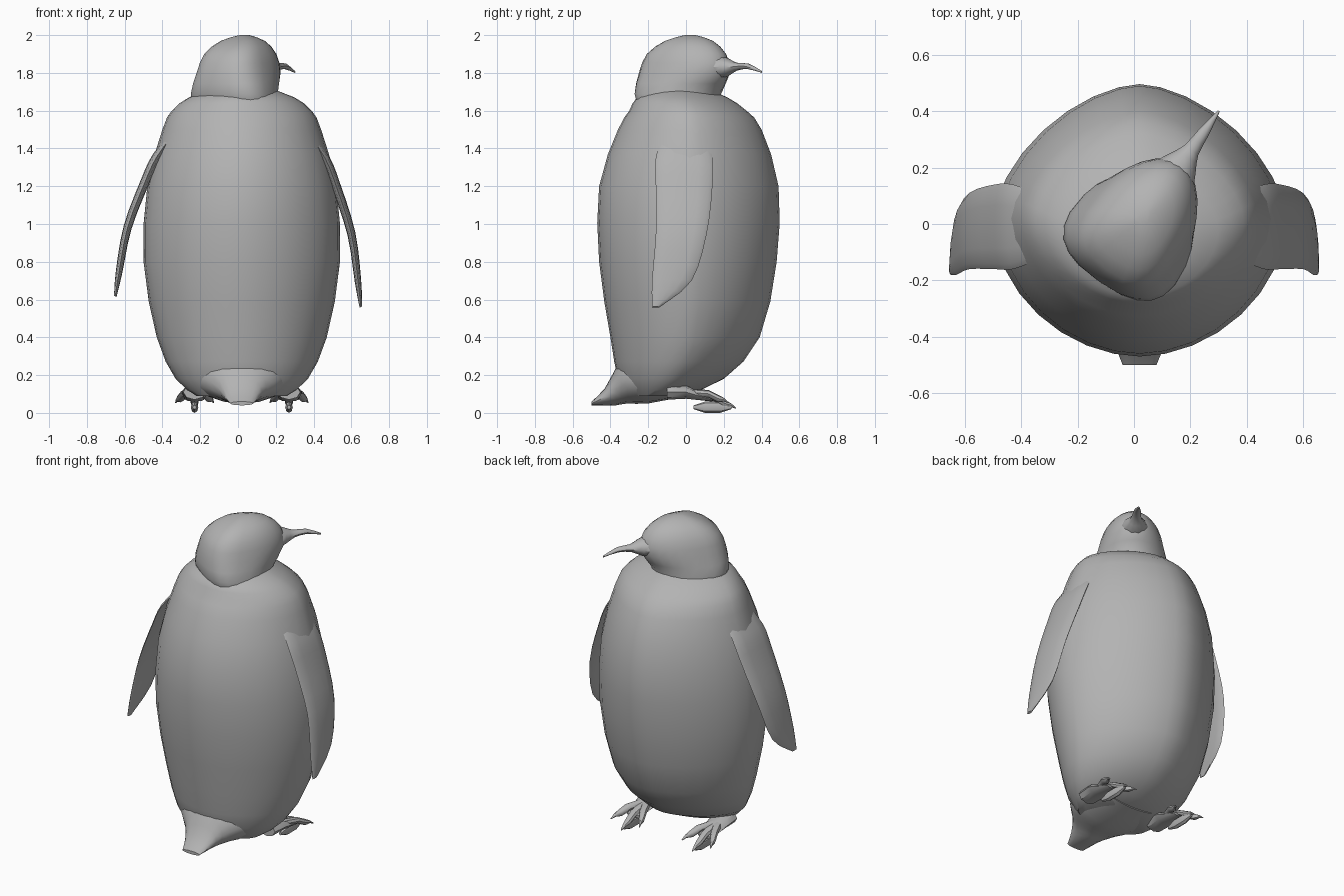
import bpy, bmesh, math
from mathutils import Vector, Matrix

cube = bpy.data.objects.get("Cube")
if cube:
    bpy.data.objects.remove(cube, do_unlink=True)

grey = bpy.data.materials.new("plain grey")
grey.use_nodes = True
shader = grey.node_tree.nodes["Principled BSDF"]
grey.diffuse_color = shader.inputs["Base Color"].default_value = (.45, .45, .45, 1)


def smooth_rows(rows, steps):
    """Add in-between rows on a smooth curve through the given ones."""
    rows = [Vector(row) for row in rows]
    result = []
    for i in range(len(rows) - 1):
        start, end = rows[i], rows[i + 1]
        before = rows[max(i - 1, 0)]
        after = rows[min(i + 2, len(rows) - 1)]
        leave, arrive = (end - before) / 2, (after - start) / 2
        for step in range(steps):
            t = step / steps
            blend = t * t * (3 - 2 * t)
            tangent = leave - (end - start), arrive - (end - start)
            result.append(start.lerp(end, t if steps == 1 else blend)
                          + (end - start) * (t - blend)
                          + tangent[0] * t * (1 - t) ** 2 - tangent[1] * t * t * (1 - t))
    return result + [rows[-1]]


def oval(angle, front, back):
    """Point of a unit oval whose halves are boxy below 1, pointed above 1."""
    c, s = math.cos(angle), math.sin(angle)
    power = front if s > 0 else back
    return math.copysign(abs(c) ** power, c), math.copysign(abs(s) ** power, s)


def loft(name, rings, sides, matrix=Matrix(), front=1, back=1, taper=0):
    """Skin oval rings, each given as centre and two half axes."""
    bm = bmesh.new()
    loops = []
    for centre, across, along in rings:
        loop = []
        for i in range(sides):
            c, s = oval(math.tau * i / sides, front, back)
            loop.append(bm.verts.new(centre + across * c * (1 - taper * s) + along * s))
        loops.append(loop)
    for lower, upper in zip(loops, loops[1:]):
        for i in range(sides):
            bm.faces.new((lower[i - 1], lower[i], upper[i], upper[i - 1]))
    bm.faces.new(loops[0])
    bm.faces.new(loops[-1])
    bm.transform(matrix)
    bmesh.ops.recalc_face_normals(bm, faces=bm.faces)
    mesh = bpy.data.meshes.new(name)
    bm.to_mesh(mesh)
    bm.free()
    mesh.materials.append(grey)
    obj = bpy.data.objects.new(name, mesh)
    bpy.context.collection.objects.link(obj)
    bpy.ops.object.select_all(action="DESELECT")
    obj.select_set(True)
    bpy.context.view_layer.objects.active = obj
    bpy.ops.object.shade_smooth_by_angle(angle=math.radians(40))


def stacked(name, rows, sides, matrix, **shape):
    """Level rings from height, half width, back and front."""
    rings = [(Vector((0, (back + front) / 2, z)), Vector((width, 0, 0)),
              Vector((0, (front - back) / 2, 0)))
             for z, width, back, front in smooth_rows(rows, steps=2)]
    loft(name, rings, sides, matrix, **shape)


def lengthwise(name, rows, sides, matrix):
    """Standing rings from distance along y, half width, bottom and top."""
    rings = [(Vector((0, y, (bottom + top) / 2)), Vector((width, 0, 0)),
              Vector((0, 0, (top - bottom) / 2)))
             for y, width, bottom, top in smooth_rows(rows, steps=2)]
    loft(name, rings, sides, matrix)


def tube(name, points, widths, heights):
    """Flattened tube through points, for the feet."""
    rings = [(point, Vector((width, 0, 0)), Vector((0, 0, height)))
             for point, width, height in zip(points, widths, heights)]
    loft(name, rings, sides=8)


# Body, fullest at mid height, its breast keeled and its back rounder
centred = Matrix.Translation((.02, 0, 0))
stacked("body", [
    (.09, .24, -.3, -.02), (.18, .35, -.36, .2), (.4, .45, -.4, .39), (.8, .52, -.46, .48),
    (1.2, .5, -.46, .49), (1.5, .42, -.36, .4), (1.6, .37, -.3, .32), (1.67, .28, -.26, .22),
    (1.72, .14, -.15, .1),
], 32, centred, front=1.2, back=1.06)

# Tail, a flattened wedge flaring from the hips
lengthwise("tail", [
    (0, .2, .09, .2), (-.2, .25, .05, .3), (-.31, .2, .05, .31), (-.37, .13, .04, .24),
    (-.43, .09, .04, .13), (-.5, .06, .04, .06),
], 16, centred)

# Head and beak, turned to the left, with a broad flat nape
turned = centred @ Matrix.Rotation(math.radians(-35), 4, "Z")
stacked("head", [
    (1.62, .22, -.22, .2), (1.69, .22, -.25, .19), (1.8, .19, -.24, .26),
    (1.9, .16, -.2, .24), (1.97, .1, -.1, .16), (2, .02, 0, .06),
], 24, turned, back=.75, taper=.15)
lengthwise("beak", [
    (.18, .1, 1.76, 1.9), (.26, .06, 1.78, 1.88), (.32, .03, 1.81, 1.855),
    (.4, .02, 1.82, 1.85), (.49, .004, 1.8, 1.81),
], 10, turned)

# Flippers, thin blades growing out of the shoulders, the right one held higher
SHOULDER, TIP = 1.5, .56
blade = smooth_rows([  # height, distance out, back and front
    (SHOULDER, .36, -.12, .1), (1.35, .46, -.16, .14), (1.2, .52, -.16, .14),
    (.95, .6, -.16, .11), (.7, .635, -.18, .03), (TIP, .65, -.18, -.14)], steps=3)
for label, side, lift, tuck in (("left", 1, 0, 0), ("right", -1, .06, .04)):
    rings = []
    for z, out, back, front in blade:
        thickness = .004 + .06 * (front - back)
        height = z + lift * (SHOULDER - z)
        x = side * (out - tuck * (z - TIP))
        rings.append((Vector((x, (back + front) / 2, height)),
                      Vector((thickness, 0, side * thickness / 2)),
                      Vector((0, (front - back) / 2, 0))))
    loft(label + "_flipper", rings, sides=12)

# Feet, each with three fanned toes, claws and a pad reaching the ground
for label, side in (("left", 1), ("right", -1)):
    heel = Vector((side * .25 + .02, -.1, .11))
    ankle = heel + Vector((0, .1, 0))
    ball = ankle + Vector((0, .14, -.04))
    tube(label + "_foot", [heel, ankle, ball], [.06, .07, .05], [.04, .035, .01])
    for toe, fan in (("inner", -1), ("middle", 0), ("outer", 1)):
        tip = ankle + Vector((side * fan * .09, .24 - abs(fan) * .04, abs(fan) * .03 - .07))
        knuckle = ankle.lerp(tip, .6) + Vector((0, 0, .015))
        joint = ankle.lerp(tip, .85)
        point = tip + Vector((side * fan * .01, .025, -.015))
        tube(f"{label}_{toe}_toe", [ankle, knuckle, joint, tip],
             [.03, .025, .02, .01], [.02, .02, .02, .01])
        tube(f"{label}_{toe}_claw", [joint, tip, point], [.012, .01, .003], [.012, .01, .003])
    tube(label + "_pad", [Vector((ankle.x, y, .03)) for y in (.04, .1, .18, .24)],
         [.01, .02, .02, .01], [.01, .03, .03, .01])
